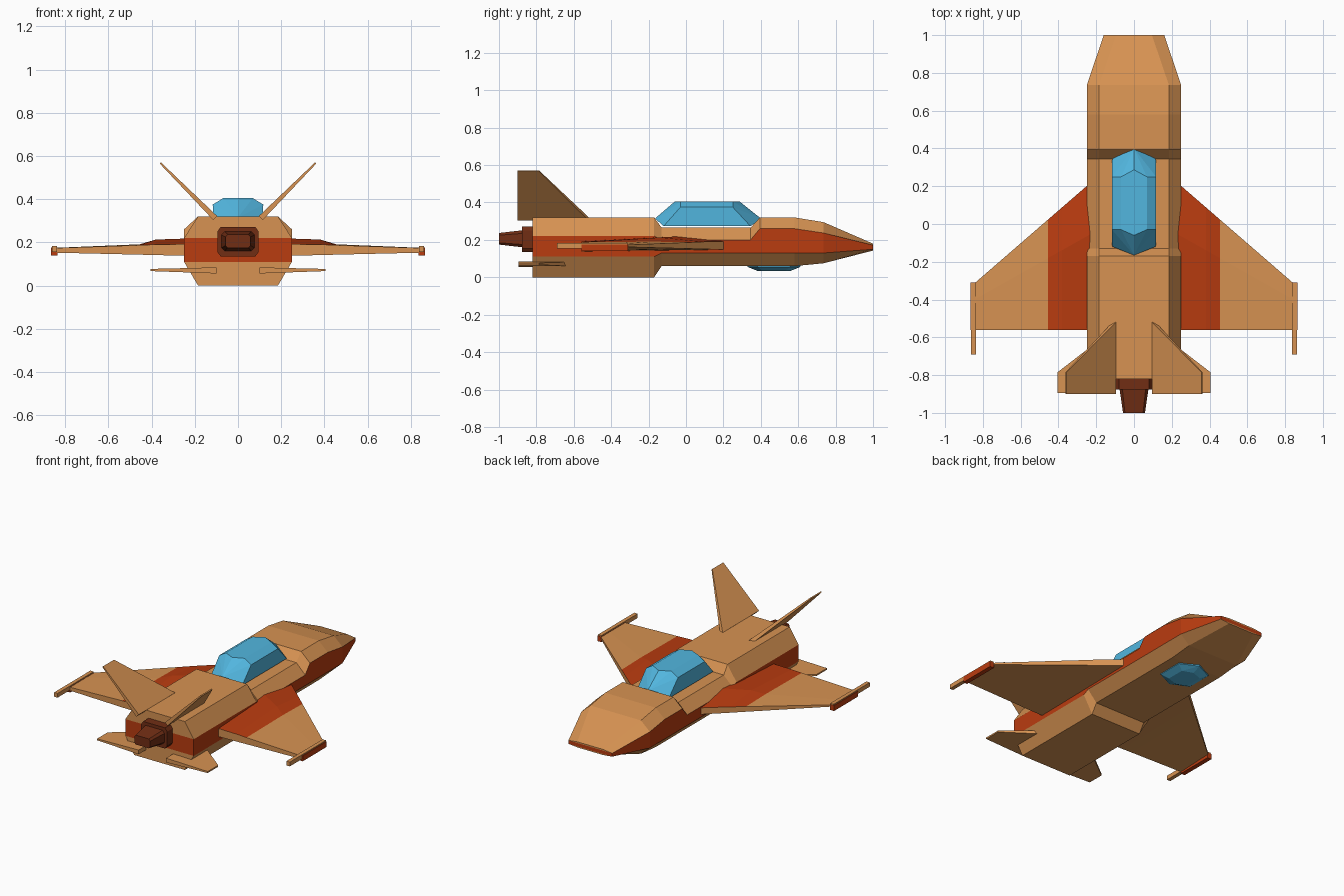
import bpy, bmesh

if "Cube" in bpy.data.objects:
    bpy.data.objects.remove(bpy.data.objects["Cube"])


def material(name, rgb):
    m = bpy.data.materials.new(name)
    m.diffuse_color = (*rgb, 1)
    m.use_nodes = True
    m.node_tree.nodes["Principled BSDF"].inputs["Base Color"].default_value = m.diffuse_color
    return m


TAN = material("tan_hull", (0.68, 0.29, 0.085))
RED = material("rust_red", (0.49, 0.045, 0.005))
BLUE = material("blue_glass", (0.085, 0.47, 0.74))
BROWN = material("engine_brown", (0.165, 0.027, 0.007))


def finish(name, bm, mats, mirror=False):
    bmesh.ops.recalc_face_normals(bm, faces=bm.faces)
    me = bpy.data.meshes.new(name)
    bm.to_mesh(me)
    bm.free()
    ob = bpy.data.objects.new(name, me)
    bpy.context.collection.objects.link(ob)
    for m in mats:
        me.materials.append(m)
    if mirror:
        ob.modifiers.new("mirror", 'MIRROR')
    return ob


def loft(name, rings, mats, mirror=False, rule=None, caps=None):
    """Skin a row of rings; rule(ring, side) gives the material index."""
    bm = bmesh.new()
    vs = [[bm.verts.new(p) for p in r] for r in rings]
    n = len(rings[0])
    for i in range(len(vs) - 1):
        for j in range(n):
            k = (j + 1) % n
            f = bm.faces.new((vs[i][j], vs[i][k], vs[i + 1][k], vs[i + 1][j]))
            f.material_index = rule(i, j) if rule else 0
    for end in (vs[0], vs[-1]):
        for ids, mi in caps or [(range(n), 0)]:
            bm.faces.new([end[q] for q in ids]).material_index = mi
    return finish(name, bm, mats, mirror)


def hull(name, points, mat):
    bm = bmesh.new()
    for p in points:
        bm.verts.new(p)
    bmesh.ops.convex_hull(bm, input=bm.verts)
    bmesh.ops.dissolve_limit(bm, angle_limit=0.01, verts=bm.verts, edges=bm.edges)
    return finish(name, bm, [mat])


def box(name, x0, x1, y0, y1, z0, z1, mat):
    ring = lambda y: [(x0, y, z0), (x1, y, z0), (x1, y, z1), (x0, y, z1)]
    return loft(name, [ring(y0), ring(y1)], [mat], mirror=True)


def octagon(y, w, d, zb, zl, zh, zt):
    half = [(d, y, zb), (w, y, zl), (w, y, zh), (d, y, zt)]
    return half + [(-x, y, z) for x, y, z in reversed(half)]


# fuselage: chamfered sections with a red band along the flat sides
stations = [
    (-0.82, .25, .185, 0, .11, .22, .32),
    (-0.17, .25, .185, 0, .11, .22, .32),
    (-0.13, .25, .185, .06, .13, .20, .265),
    (0.345, .25, .185, .06, .13, .20, .265),
    (0.395, .25, .185, .06, .13, .26, .32),
    (0.58, .25, .185, .06, .13, .26, .32),
    (0.735, .25, .185, .075, .13, .237, .295),
    (1.0, .16, .095, .143, .15, .172, .18)]
loft("fuselage", [octagon(*s) for s in stations], [TAN, RED],
     rule=lambda i, j: int(j in (1, 5)),
     caps=[((0, 1, 6, 7), 0), ((1, 2, 5, 6), 1), ((2, 3, 4, 5), 0)])

# engine: collar and tapered nozzle
loft("engine_collar", [octagon(-0.81, .095, .08, .135, .155, .25, .272),
                       octagon(-0.877, .095, .08, .135, .155, .25, .272)], [BROWN])
loft("engine_nozzle", [octagon(-0.87, .077, .062, .16, .175, .235, .252),
                       octagon(-1.0, .058, .048, .175, .185, .225, .237)], [BROWN])

# canopy, faceted glass
pts = [(0, -.165, .315), (0, .40, .315), (0, -.06, .405), (0, .287, .405)]
for s in (-1, 1):
    pts += [(s * .068, -.03, .405), (s * .068, .25, .405),
            (s * .117, -.03, .375), (s * .117, .25, .375),
            (s * .115, -.12, .273), (s * .115, .345, .273)]
hull("canopy", pts, BLUE)

# lower sensor window under the nose
pts = []
for w, a, b, z in ((.115, .09, .145, .065), (.115, .085, .14, .055), (.07, .06, .085, .033)):
    pts += [(0, .47 + b, z), (0, .47 - b, z)]
    pts += [(s * w, .47 + t * a, z) for s in (-1, 1) for t in (-1, 1)]
hull("belly_window", pts, BLUE)


# wings with red inner panels on top
def wing_ring(x, top, peak, low):
    le = 0.21 - (x - .24) * 0.52 / .60
    te = -0.56
    mid = le + (te - le) * 0.35
    return [(x, le, low + .01), (x, le, top), (x, mid, peak), (x, te, top), (x, te, low)]


loft("wings", [wing_ring(.23, .192, .218, .138), wing_ring(.38, .19, .213, .141),
               wing_ring(.455, .187, .191, .143), wing_ring(.84, .174, .175, .152)],
     [TAN, RED], mirror=True, rule=lambda i, j: int(i < 2 and j in (1, 2)))

# wingtip pods and rails
box("wingtip_pods", .836, .866, -.56, -.31, .14, .176, RED)
box("wingtip_rails", .837, .862, -.69, -.312, .155, .183, TAN)


# tail surfaces: tapered blades from a root line to a tip line
def blade(name, root, tip, normal):
    rings = []
    for x, z, y0, y1, t in (root, tip):
        dx, dz = normal[0] * t, normal[1] * t
        rings.append([(x - dx, y0, z - dz), (x + dx, y0, z + dz),
                      (x + dx, y1, z + dz), (x - dx, y1, z - dz)])
    loft(name, rings, [TAN], mirror=True)


blade("tail_fins", (.105, .312, -.90, -.52, .013), (.36, .568, -.90, -.785, .004), (.7, -.7))
blade("lower_stabilisers", (.10, .07, -.895, -.55, .014), (.405, .072, -.895, -.785, .005), (0, 1))
